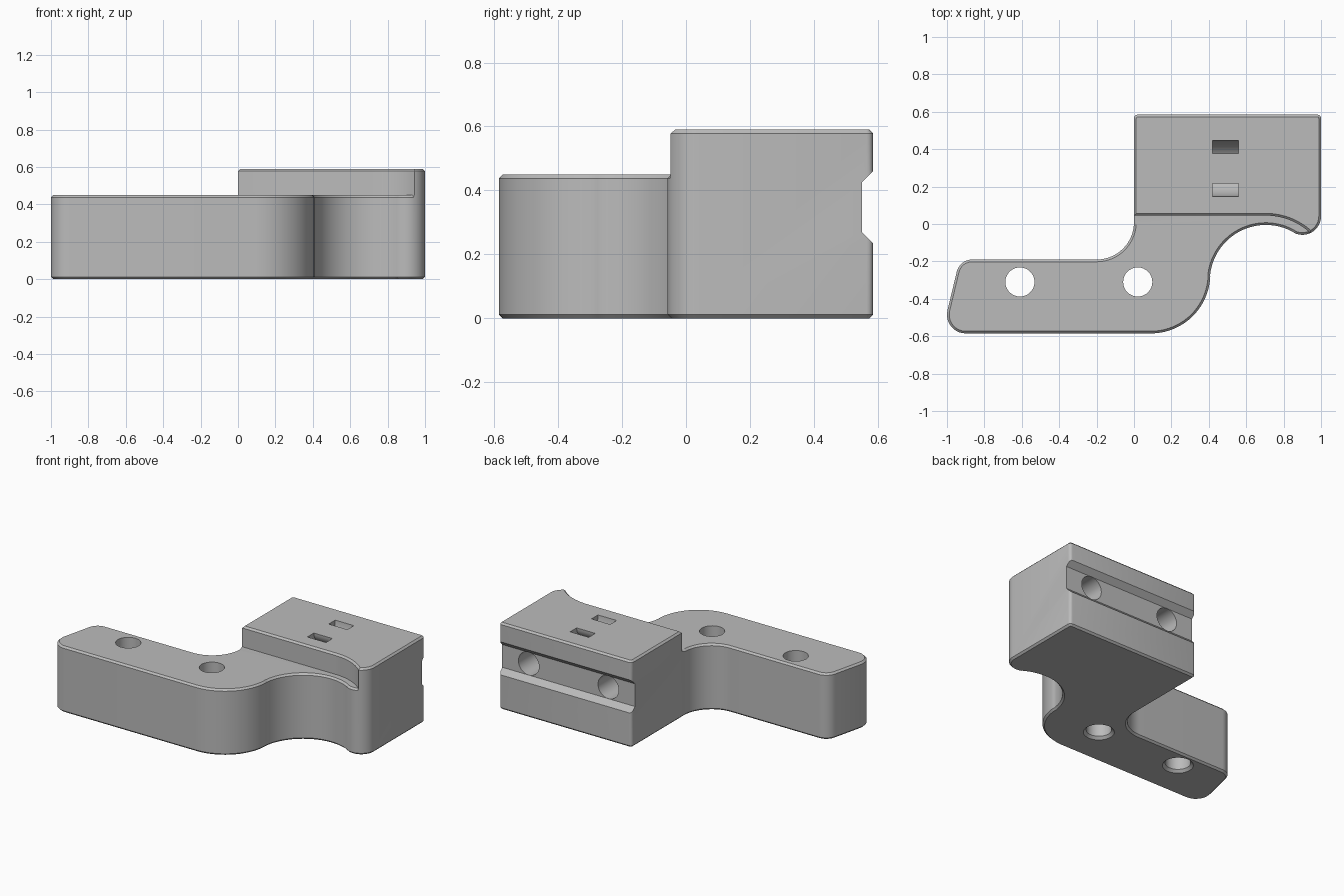
import bpy, bmesh
from math import cos, sin, radians

if "Cube" in bpy.data.objects:
    bpy.data.objects.remove(bpy.data.objects["Cube"])


def arc(cx, cy, r, start, end, n=16):
    """Points along an arc, angles in degrees."""
    angles = [radians(start + (end - start) * i / n) for i in range(n + 1)]
    return [(cx + r * cos(a), cy + r * sin(a)) for a in angles]


def loft(name, rings):
    """Closed solid through matching rings of 3D points."""
    bm = bmesh.new()
    loops = [[bm.verts.new(p) for p in ring] for ring in rings]
    for low, high in zip(loops, loops[1:]):
        for i in range(len(low)):
            j = (i + 1) % len(low)
            bm.faces.new((low[i], low[j], high[j], high[i]))
    bm.faces.new(loops[0])
    bm.faces.new(loops[-1])
    bmesh.ops.recalc_face_normals(bm, faces=bm.faces)
    mesh = bpy.data.meshes.new(name)
    bm.to_mesh(mesh)
    bm.free()
    obj = bpy.data.objects.new(name, mesh)
    bpy.context.collection.objects.link(obj)
    return obj


def prism(name, profile, lo, hi, axis="z"):
    """Extrude a profile along z (x, y points) or along x (y, z points)."""
    if axis == "z":
        return loft(name, [[(a, b, h) for a, b in profile] for h in (lo, hi)])
    return loft(name, [[(h, a, b) for a, b in profile] for h in (lo, hi)])


def cut(target, cutter):
    cutter.hide_render = True
    mod = target.modifiers.new("cut", "BOOLEAN")
    mod.operation = "DIFFERENCE"
    mod.solver = "EXACT"
    mod.object = cutter
    bpy.context.view_layer.objects.active = target
    bpy.ops.object.modifier_apply(modifier=mod.name)
    bpy.data.objects.remove(cutter)


# Main sizes
base_top, block_top, back = 0.45, 0.59, 0.585
hole_r = 0.078

# Bracket body: arm on the left, block at the back right
outline = (
    arc(-0.9, -0.485, 0.1, 166, 270, 10)
    + arc(0.09, -0.267, 0.318, 270, 358, 20)
    + arc(0.705, -0.305, 0.3, 174, 60.7, 28)
    + arc(0.9, 0.042, 0.1, 242, 360, 14)
    + arc(0.98, back - 0.02, 0.02, 0, 90, 4)
    + arc(0.02, back - 0.02, 0.02, 90, 180, 4)
    + arc(-0.2, 0.01, 0.2, 0, -90, 20)
    + arc(-0.865, -0.275, 0.085, 90, 166, 8)
)
body = prism("bracket_body", outline, 0, block_top)

# Step down from the block to the arm
step = [(-1.2, 0.045)] + arc(0.705, -0.305, 0.35, 90, 35, 14) + [(0.99, -0.8), (-1.2, -0.8)]
cut(body, prism("step_cutter", step, base_top, 0.8))

# Chamfer the horizontal rims
bm = bmesh.new()
bm.from_mesh(body.data)
bmesh.ops.remove_doubles(bm, verts=bm.verts, dist=0.0002)
rims = [e for e in bm.edges
        if len(e.link_faces) == 2 and e.is_convex
        and abs(e.verts[0].co.z - e.verts[1].co.z) < 0.0005
        and e.calc_face_angle() > 1]
bmesh.ops.bevel(bm, geom=rims, offset=0.012, segments=1, affect="EDGES", clamp_overlap=False)
bm.to_mesh(body.data)
bm.free()

# Mounting holes through the arm, flared at the bottom
for x in (-0.61, 0.02):
    levels = [(-0.02, 0.115), (0.017, hole_r), (0.6, hole_r)]
    rings = [[(a, b, z) for a, b in arc(x, -0.31, r, 0, 348.75, 31)] for z, r in levels]
    cut(body, loft("arm_hole_cutter", rings))

# Channel with sloped sides across the back
channel = [(0.55, 0.27), (0.55, 0.425), (0.61, 0.485), (0.61, 0.21)]
cut(body, prism("channel_cutter", channel, -0.2, 1.2, "x"))

# Blind holes in the channel
for x in (0.2, 0.8):
    ring = arc(x, 0.348, hole_r, 0, 348.75, 31)
    cut(body, loft("back_hole_cutter", [[(a, y, b) for a, b in ring] for y in (0.22, 0.7)]))

# Curved tie tunnel joining the two slots on top
tunnel = ([(0.447, 0.65)] + arc(0.297, 0.59, 0.15, 0, -180, 20) + [(0.147, 0.65), (0.217, 0.65)]
          + arc(0.297, 0.59, 0.08, -180, 0, 20) + [(0.377, 0.65)])
cut(body, prism("tunnel_cutter", tunnel, 0.42, 0.56, "x"))

# Grey material
grey = bpy.data.materials.new("plain_grey")
grey.use_nodes = True
colour = (0.5, 0.5, 0.5, 1)
grey.diffuse_color = colour
grey.node_tree.nodes["Principled BSDF"].inputs["Base Color"].default_value = colour
body.data.materials.clear()
body.data.materials.append(grey)
for face in body.data.polygons:
    face.material_index = 0

# Smooth curves, sharp corners
bpy.ops.object.select_all(action="DESELECT")
body.select_set(True)
bpy.context.view_layer.objects.active = body
bpy.ops.object.shade_smooth_by_angle(angle=radians(30))
